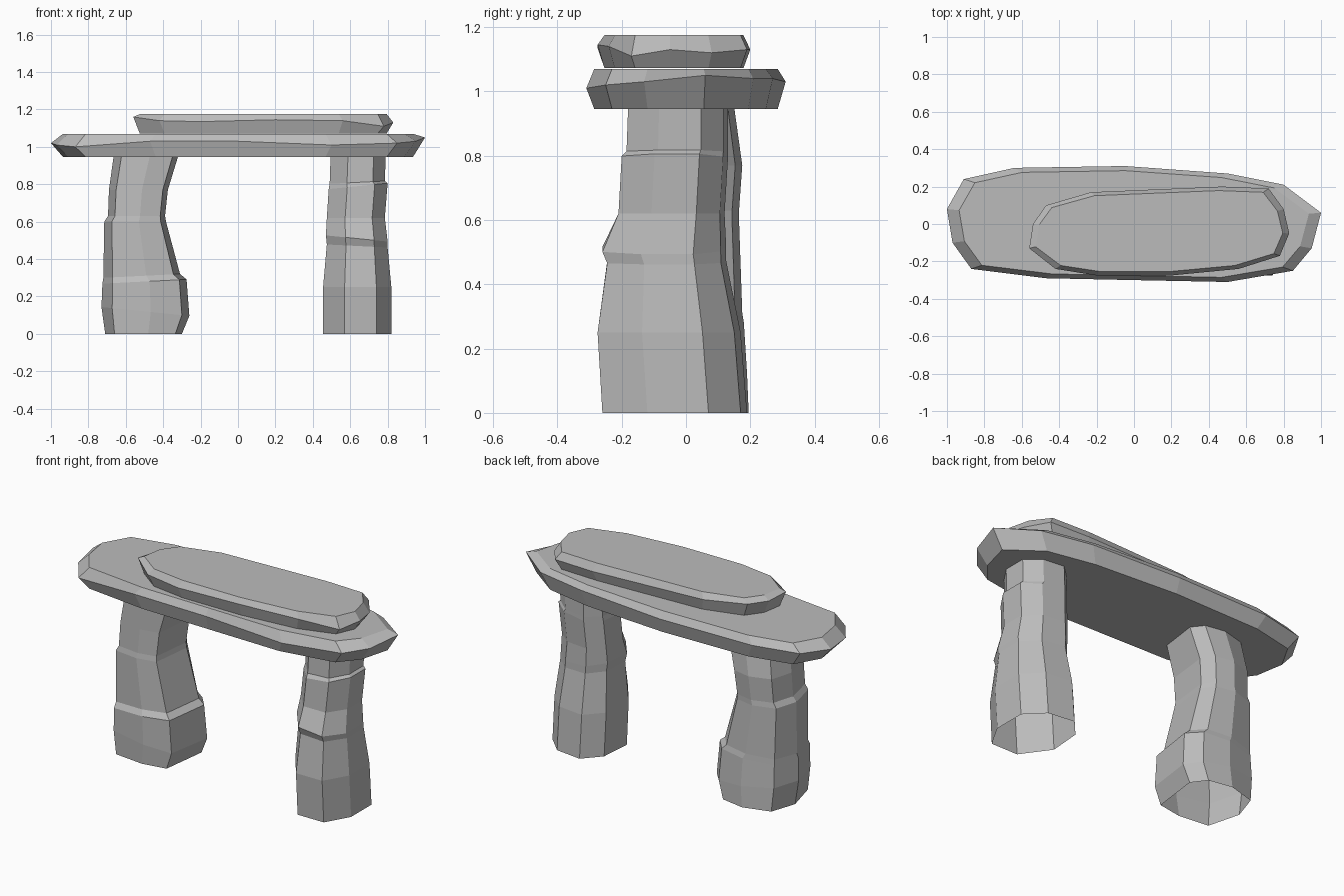
import bpy
import bmesh
from mathutils import Vector

default_cube = bpy.data.objects.get("Cube")
if default_cube:
    bpy.data.objects.remove(default_cube, do_unlink=True)

# One plain stone colour
stone = bpy.data.materials.new("grey_stone")
stone.use_nodes = True
stone_colour = (0.5, 0.5, 0.5, 1)
stone.diffuse_color = stone_colour
stone.node_tree.nodes["Principled BSDF"].inputs["Base Color"].default_value = stone_colour


def loft(name, rings, capped):
    """Join rings of points, listed from the bottom up, into one flat-shaded stone."""
    bm = bmesh.new()
    loops = [[bm.verts.new(point) for point in ring] for ring in rings]
    for lower, upper in zip(loops, loops[1:]):
        count = len(lower)
        for i in range(count):
            following = (i + 1) % count
            bm.faces.new((lower[i], lower[following], upper[following], upper[i]))
    if capped:
        bm.faces.new(list(reversed(loops[0])))
        bm.faces.new(loops[-1])
    mesh = bpy.data.meshes.new(name)
    bm.to_mesh(mesh)
    bm.free()
    mesh.materials.append(stone)
    bpy.context.collection.objects.link(bpy.data.objects.new(name, mesh))


def make_slab(name, rim, bottom, top, shrink_x, shrink_y):
    """A flat stone: a wide uneven rim with smaller flat faces above and below."""
    xs, ys = [p[0] for p in rim], [p[1] for p in rim]
    middle = Vector(((min(xs) + max(xs)) / 2, (min(ys) + max(ys)) / 2))

    def inset(z):
        return [(middle.x + (x - middle.x) * shrink_x,
                 middle.y + (y - middle.y) * shrink_y, z) for x, y, _ in rim]

    loft(name, [inset(bottom), rim, inset(top)], True)


def make_pillar(name, footprint, levels):
    """A standing stone, open at the ends: the footprint is fitted to every level."""
    xs, ys = [p[0] for p in footprint], [p[1] for p in footprint]

    def fit(value, values, low, high):
        return low + (value - min(values)) / (max(values) - min(values)) * (high - low)

    rings = []
    for z, left, right, front, back, tilt in levels:
        ring = []
        for x, y in footprint:
            new_x = fit(x, xs, left, right)
            new_y = fit(y, ys, front, back)
            ring.append((new_x, new_y, z + tilt * (new_x - (left + right) / 2)))
        rings.append(ring)
    loft(name, rings, False)


# Large lintel slab, rim listed counter-clockwise
make_slab("lintel_slab", [
    (-1, .08, 1.02), (-.97, -.1, 1.01), (-.87, -.24, 1), (-.47, -.29, 1.03),
    (0, -.3, 1.03), (.5, -.31, 1.01), (.85, -.25, 1.02), (.95, -.13, 1.03),
    (1, .06, 1.05), (.8, .21, 1.04), (.5, .27, 1.04), (-.05, .31, 1.03),
    (-.64, .3, 1.03), (-.91, .24, 1.03),
], .945, 1.07, .935, .92)

# Smaller slab lying on top
make_slab("upper_slab", [
    (-.56, -.13, 1.16), (-.42, -.24, 1.14), (-.2, -.275, 1.135), (.2, -.275, 1.145),
    (.56, -.24, 1.14), (.78, -.17, 1.11), (.83, -.05, 1.13), (.8, .08, 1.12),
    (.72, .19, 1.13), (.47, .2, 1.13), (-.23, .17, 1.14), (-.47, .1, 1.15),
    (-.54, 0, 1.15),
], 1.072, 1.175, .95, .91)

# Levels: height, left, right, front, back, slope along x
make_pillar("right_pillar", [
    (.57, -.26), (.74, -.26), (.82, -.12), (.82, .07),
    (.72, .17), (.56, .19), (.47, .09), (.455, -.1),
], [
    (0, .455, .82, -.26, .19, 0),
    (.25, .455, .82, -.275, .17, 0),
    (.47, .475, .8, -.245, .125, -.05),
    (.51, .47, .8, -.26, .125, -.1),
    (.62, .475, .785, -.21, .12, 0),
    (.79, .485, .8, -.2, .13, .1),
    (.81, .49, .785, -.185, .13, .05),
    (.95, .495, .79, -.18, .13, 0),
])

make_pillar("left_pillar", [
    (-.66, -.19), (-.48, -.21), (-.335, -.185), (-.3, .09),
    (-.36, .17), (-.5, .195), (-.66, .15), (-.71, 0),
], [
    (0, -.71, -.3, -.21, .195, 0),
    (.12, -.73, -.26, -.215, .19, -.1),
    (.28, -.725, -.275, -.215, .18, .05),
    (.31, -.72, -.31, -.195, .175, .05),
    (.6, -.715, -.385, -.19, .165, 0),
    (.63, -.695, -.39, -.185, .165, 0),
    (.77, -.69, -.375, -.18, .175, 0),
    (.95, -.665, -.32, -.175, .15, 0),
])
